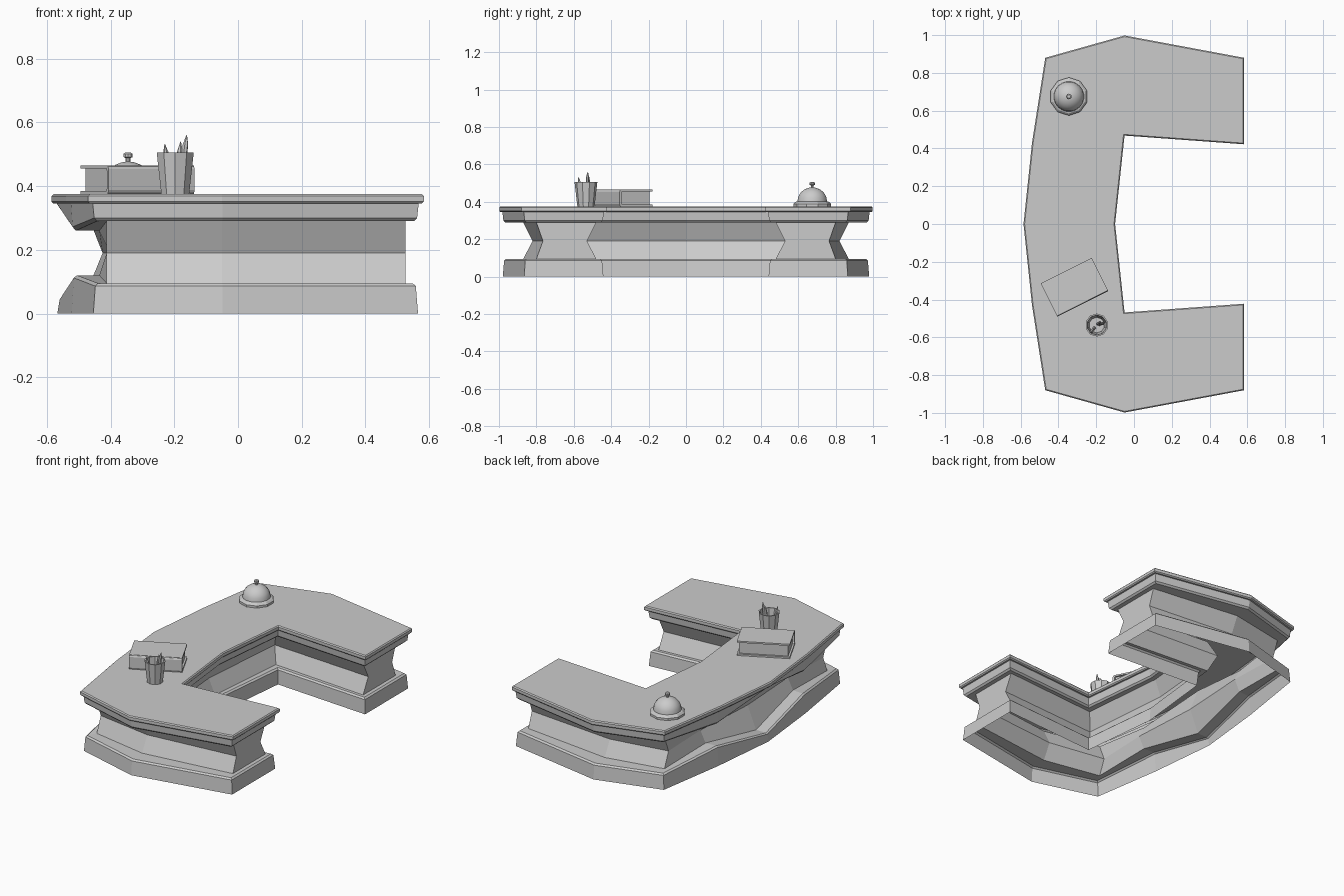
import bpy, bmesh, math
from mathutils import Vector, Matrix

if "Cube" in bpy.data.objects:
    bpy.data.objects.remove(bpy.data.objects["Cube"])

TOP = 0.375


def make(name, bm, smooth=False):
    bmesh.ops.recalc_face_normals(bm, faces=bm.faces)
    me = bpy.data.meshes.new(name)
    bm.to_mesh(me)
    bm.free()
    ob = bpy.data.objects.new(name, me)
    bpy.context.collection.objects.link(ob)
    if smooth:
        bpy.context.view_layer.objects.active = ob
        ob.select_set(True)
        bpy.ops.object.shade_smooth_by_angle(angle=math.radians(35))
        ob.select_set(False)
    return ob


def mirror(half):
    # first and last points lie on y = 0
    return half + [(x, -y) for x, y in half[-2:0:-1]]


def inset(pts, d):
    out, n = [], len(pts)
    for i in range(n):
        a, b, c = (Vector(pts[(i + k) % n]) for k in (-1, 0, 1))
        e1, e2 = (b - a).normalized(), (c - b).normalized()
        n1, n2 = Vector((e1.y, -e1.x)), Vector((e2.y, -e2.x))
        p = b + (n1 + n2) * d / (1 + n1.dot(n2))
        out.append((p.x, p.y))
    return out


def lift(pts, z, z_side=None, z_mid=None):
    # the curved customer side may dip or rise at its middle points
    n = len(pts)
    zs = [z] * n
    if z_side is not None:
        zs[0], zs[1], zs[-1] = z_mid, z_side, z_side
    return [(x, y, h) for (x, y), h in zip(pts, zs)]


def loft(name, rings, cap_first=False, cap_last=False, smooth=False):
    bm = bmesh.new()
    rows = [[bm.verts.new(p) for p in r] for r in rings]
    n = len(rows[0])
    for r, s in zip(rows, rows[1:]):
        for i in range(n):
            j = (i + 1) % n
            bm.faces.new((r[i], r[j], s[j], s[i]))
    if cap_first:
        bm.faces.new(rows[0])
    if cap_last:
        bm.faces.new(rows[-1])
    return make(name, bm, smooth)


def lathe(name, profile, sides, centre, smooth=False, caps=(True, True)):
    rings = [[(centre[0] + r * math.cos(2 * math.pi * (i + 0.5) / sides),
               centre[1] + r * math.sin(2 * math.pi * (i + 0.5) / sides), z)
              for i in range(sides)] for r, z in profile]
    return loft(name, rings, caps[0], caps[1], smooth)


def box(name, size, loc, mat):
    bm = bmesh.new()
    bmesh.ops.create_cube(bm, size=1, matrix=mat @ Matrix.Translation(loc) @ Matrix.Diagonal((*size, 1)))
    return make(name, bm)


# Plan outlines
plan = mirror([(-.585, 0), (-.54, .43), (-.47, .88), (-.05, .998),
               (.583, .88), (.583, .422), (-.05, .468), (-.10, 0)])
body_edge = mirror([(-.482, 0), (-.435, .43), (-.412, .80), (-.05, .87),
                    (.525, .80), (.525, .48), (-.11, .53), (-.16, 0)])
body_waist = mirror([(-.425, 0), (-.40, .43), (-.412, .76), (-.05, .82),
                     (.525, .765), (.525, .53), (-.15, .575), (-.20, 0)])

# Counter top slab, moulding, waisted body and plinth as one open-bottomed shell
loft("reception_desk", [
    lift(inset(plan, .006), TOP),
    lift(plan, .369),
    lift(plan, .351),
    lift(inset(plan, .006), .345),
    lift(inset(plan, .016), .345),
    lift(inset(plan, .021), .30, .272, .338),
    lift(inset(plan, .031), .29, .26, .334),
    lift(body_edge, .29, .26, .334),
    lift(body_waist, .19),
    lift(body_edge, .095, .12, .05),
    lift(inset(plan, .035), .095, .12, .05),
    lift(inset(plan, .025), .086, .112, .044),
    lift(inset(plan, .018), 0),
], cap_first=True)

# Service bell
bell = (-.345, .675)
lathe("bell_base", [(.101, TOP), (.101, .388), (.09, .399), (.08, .402)], 10, bell)
dome = [(.08 * math.cos(a), .402 + .075 * math.sin(a))
        for a in (math.radians(d) for d in (0, 15, 30, 45, 60, 75, 86))]
lathe("bell_dome", dome, 20, bell, smooth=True)
lathe("bell_button", [(.008, .47), (.008, .488), (.015, .491), (.015, .501), (.009, .505)], 10, bell)

# Book with its spine on the front long side
turn = Matrix.Translation((-.315, -.335, TOP)) @ Matrix.Rotation(math.radians(26.6), 4, 'Z')
for name, z in (("book_lower_cover", .005), ("book_upper_cover", .085)):
    box(name, (.302, .19, .01), (0, .003, z), turn)
box("book_pages", (.28, .17, .07), (0, 0, .045), turn)
spine = [(-.085, 0), (-.094, .003), (-.098, .012), (-.098, .078), (-.094, .087), (-.085, .09),
         (-.082, .08), (-.087, .07), (-.087, .02), (-.082, .01)]
loft("book_spine", [[turn @ Vector((x, y, z)) for y, z in spine] for x in (-.151, .151)], True, True)

# Pencil cup
cup = (-.197, -.535)
lathe("pencil_cup", [(.046, TOP), (.061, .505), (.053, .505), (.041, .385)], 10, cup)

# Pencils leaning in the cup
for i, (x, y, z) in enumerate([(-.23, -.575, .532), (-.18, -.52, .54), (-.161, -.525, .56)]):
    tip = Vector((x, y, z))
    foot = Vector((cup[0] + (x - cup[0]) * .4, cup[1] + (y - cup[1]) * .4, .387))
    length = (tip - foot).length
    ob = lathe(f"pencil_{i + 1}", [(.009, 0), (.009, length - .03), (.001, length)], 6, (0, 0))
    ob.data.transform(Matrix.Translation(foot) @ (tip - foot).to_track_quat('Z', 'Y').to_matrix().to_4x4())
